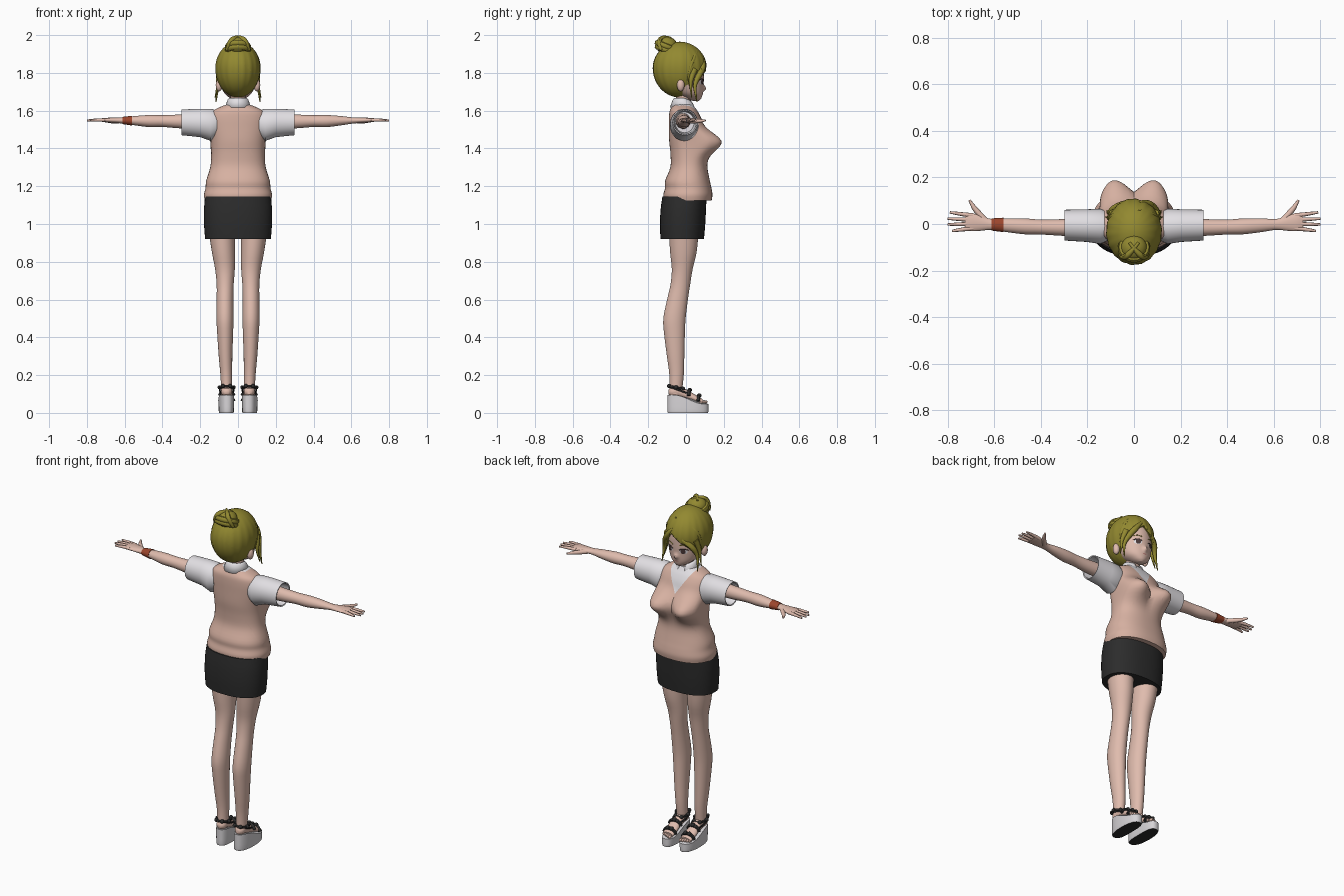
import bpy, bmesh, math
from mathutils import Vector
from mathutils.bvhtree import BVHTree

if "Cube" in bpy.data.objects:
    bpy.data.objects.remove(bpy.data.objects["Cube"])
made = []


def material(name, *rgb):
    m = bpy.data.materials.new(name)
    m.use_nodes = True
    m.diffuse_color = (*rgb, 1)
    bsdf = m.node_tree.nodes["Principled BSDF"]
    bsdf.inputs["Base Color"].default_value = (*rgb, 1)
    bsdf.inputs["Roughness"].default_value = 0.8
    return m


skin = material("skin", .74, .50, .42)
knit = material("pink knit", .68, .44, .36)
olive = material("olive hair", .29, .25, .03)
white = material("white cotton", .76, .74, .77)
black = material("black cloth", .025, .025, .025)
rust = material("rust band", .33, .06, .025)
sole_grey = material("pale sole", .68, .66, .68)
brown = material("dark brown eye", .07, .04, .04)
lip = material("lip", .5, .2, .18)


def finish(name, bm, mat, mirror=False):
    bmesh.ops.recalc_face_normals(bm, faces=bm.faces)
    mesh = bpy.data.meshes.new(name)
    bm.to_mesh(mesh)
    bm.free()
    return add(name, mesh, mat, mirror)


def add(name, mesh, mat, mirror=False):
    ob = bpy.data.objects.new(name, mesh)
    bpy.context.collection.objects.link(ob)
    mesh.materials.clear()
    mesh.materials.append(mat)
    if mirror:
        ob.modifiers.new("Mirror", "MIRROR").use_mirror_merge = False
    made.append(ob)
    return ob


def paint(ob, mat, rule):
    ob.data.materials.append(mat)
    for f in ob.data.polygons:
        if rule(f.center, f.normal):
            f.material_index = len(ob.data.materials) - 1


def smooth_rows(rows, steps):
    out = []
    for i in range(len(rows) - 1):
        quad = [rows[max(i - 1, 0)], rows[i], rows[i + 1], rows[min(i + 2, len(rows) - 1)]]
        for s in range(steps):
            t = s / steps
            out.append([b + .5 * t * (c - a + t * (2*a - 5*b + 4*c - d + t * (3*(b - c) + d - a)))
                        for a, b, c, d in zip(*quad)])
    return out + [rows[-1]]


def loft(rows, axis="z", n=32, steps=3, power=2, shape=None):
    """Skin oval rings; a row is (position on axis, centre u, centre v, radius u, radius v)."""
    bm = bmesh.new()
    rings = []
    for w, cu, cv, ru, rv in smooth_rows(rows, steps):
        ring = []
        for k in range(n):
            a = math.tau * k / n
            c, s = math.cos(a), math.sin(a)
            u = cu + ru * math.copysign(abs(c) ** (2 / power), c)
            v = cv + rv * math.copysign(abs(s) ** (2 / power), s)
            co = {"x": (w, u, v), "y": (u, w, v), "z": (u, v, w)}[axis]
            ring.append(bm.verts.new(co))
        rings.append(ring)
    for r, q in zip(rings, rings[1:]):
        for k in range(n):
            bm.faces.new((r[k], r[(k + 1) % n], q[(k + 1) % n], q[k]))
    bm.faces.new(rings[0])
    bm.faces.new(rings[-1])
    if shape:
        for v in bm.verts:
            shape(v.co)
    return bm


def tubes(name, paths, mat, mirror=False, closed=False):
    """Tapered round strands; a point is (x, y, z, radius)."""
    cu = bpy.data.curves.new(name, "CURVE")
    cu.dimensions, cu.bevel_depth, cu.bevel_resolution = "3D", 1, 2
    cu.resolution_u, cu.use_fill_caps = 5, True
    for path in paths:
        sp = cu.splines.new("NURBS")
        sp.points.add(len(path) - 1)
        for p, (x, y, z, r) in zip(sp.points, path):
            p.co, p.radius = (x, y, z, 1), r
        sp.order_u, sp.use_endpoint_u, sp.use_cyclic_u = 3, not closed, closed
    tmp = bpy.data.objects.new(name + " guide", cu)
    bpy.context.collection.objects.link(tmp)
    mesh = bpy.data.meshes.new_from_object(tmp.evaluated_get(bpy.context.evaluated_depsgraph_get()))
    bpy.data.objects.remove(tmp)
    return add(name, mesh, mat, mirror)


def balls(name, items, mat, mirror=False):
    bm = bmesh.new()
    for centre, radii in items:
        vs = bmesh.ops.create_uvsphere(bm, u_segments=20, v_segments=12, radius=1)["verts"]
        bmesh.ops.scale(bm, vec=radii, verts=vs)
        bmesh.ops.translate(bm, vec=centre, verts=vs)
    return finish(name, bm, mat, mirror)


# Knitted vest over the shirt, cut along the V neck
def bust(co):
    if co.y > 0:
        g = math.exp(-((abs(co.x) - .085) / .08) ** 2 - ((co.z - 1.435) / .065) ** 2)
        g *= min(1, co.y / .05)
        co.y += .095 * g
        co.x *= 1 + .12 * g


bm = loft([(1.125, 0, .01, .176, .126), (1.155, 0, .01, .18, .13), (1.19, 0, .012, .172, .123),
           (1.23, 0, .008, .168, .118), (1.3, 0, .015, .147, .098), (1.37, 0, .015, .141, .097),
           (1.44, 0, .008, .143, .097), (1.51, 0, 0, .152, .09), (1.56, 0, -.005, .153, .085),
           (1.595, 0, -.012, .138, .075), (1.617, 0, -.015, .1, .062), (1.635, 0, -.015, .055, .05)],
          n=56, steps=4, power=2.3, shape=bust)
for side in (1, -1):
    bmesh.ops.bisect_plane(bm, geom=bm.verts[:] + bm.edges[:] + bm.faces[:],
                           plane_co=(0, 0, 1.5), plane_no=(side, 0, -.6))
vest = finish("vest", bm, knit)
paint(vest, white, lambda c, n: c.y > 0 and abs(c.x) < .6 * (c.z - 1.5) or c.z > 1.626)

# Skirt
finish("skirt", loft([(.92, 0, -.02, .174, .115), (1, 0, -.018, .18, .12), (1.08, 0, -.014, .18, .12),
                      (1.145, 0, -.008, .174, .117)], n=48, power=2.3), black)

# Short sleeves with a hollow cuff
finish("sleeves", loft([(.11, -.01, 1.53, .06, .07), (.145, -.01, 1.525, .076, .085),
                        (.2, -.007, 1.535, .07, .075), (.298, -.005, 1.538, .066, .068),
                        (.296, -.005, 1.538, .06, .062), (.2, -.007, 1.538, .05, .055)],
                       "x", steps=1), white, True)

# Shirt collar, open at the front with pointed ends
bm = bmesh.new()
cols = []
for k in range(25):
    a = math.radians(-160 + 320 * k / 24)
    f = max(0, (abs(a) - 1.6) / 1.2)
    col = []
    for r, z in ((.046, 1.668 - .018 * f), (.054, 1.66 - .02 * f), (.07 + .012 * f, 1.618 - .035 * f)):
        col.append(bm.verts.new((r * math.sin(a), -.015 - r * math.cos(a), z)))
    cols.append(col)
for p, q in zip(cols, cols[1:]):
    for j in range(2):
        bm.faces.new((p[j], q[j], q[j + 1], p[j + 1]))
finish("collar", bm, white).modifiers.new("Thickness", "SOLIDIFY").thickness = .006

# Neck, arms, hands
finish("neck", loft([(1.58, 0, -.015, .05, .045), (1.63, 0, -.015, .04, .04), (1.71, 0, -.01, .04, .042)]), skin)
finish("arms", loft([(.18, -.015, 1.545, .04, .042), (.3, -.015, 1.543, .036, .037),
                     (.4, -.013, 1.545, .032, .031), (.47, -.01, 1.545, .034, .032),
                     (.55, -.005, 1.547, .029, .024), (.61, -.002, 1.548, .023, .016),
                     (.66, .004, 1.549, .033, .014), (.7, .008, 1.55, .039, .012),
                     (.725, .01, 1.55, .034, .008)], "x", n=24), skin, True)
fingers = [[(.69, y0, 1.55, .01), (.745, (y0 + y1) / 2, 1.552, .009), (x1, y1, 1.548, .005)]
           for y0, x1, y1 in ((.036, .79, .05), (.018, .8, .023), (0, .8, -.002), (-.018, .78, -.03))]
fingers.append([(.635, .012, 1.545, .014), (.675, .055, 1.545, .012), (.69, .075, 1.546, .01), (.706, .103, 1.548, .005)])
tubes("fingers", fingers, skin, True)
finish("wristband", loft([(-.612, -.002, 1.548, .026, .019), (-.56, -.004, 1.547, .031, .026)], "x", steps=1), rust)

# Legs and feet
finish("legs", loft([(.1, .06, -.055, .028, .032), (.2, .062, -.05, .031, .038), (.3, .066, -.055, .036, .046),
                     (.42, .068, -.061, .042, .055), (.5, .069, -.061, .045, .059), (.6, .069, -.045, .044, .055),
                     (.68, .068, -.03, .045, .052), (.76, .069, -.02, .052, .055), (.85, .077, -.014, .061, .07),
                     (.95, .085, -.012, .068, .078)]), skin, True)
finish("feet", loft([(-.092, .06, .11, .012, .012), (-.075, .06, .112, .027, .027), (-.04, .06, .115, .03, .034),
                     (0, .06, .098, .031, .027), (.05, .059, .076, .035, .02), (.088, .058, .06, .034, .013)],
                    "y", n=20), skin, True)
balls("toes", [((.035 + .012 * i, .1 - .005 * i, .058), (.0075, .014, .009)) for i in range(5)], skin, True)


# Wedge sandals
def wedge(co):
    t = min(1, max(0, (co.y + .06) / .15))
    co.z *= 1 - .5 * t * t * (3 - 2 * t)
    co.x += .006 * math.sin((co.y + .1) * 14)


sole = finish("sandal_soles", loft([(0, .056, .01, .038, .106), (.012, .056, .01, .04, .108), (.06, .056, .01, .041, .108),
                                    (.095, .056, .01, .041, .108)], steps=2, power=2.6, shape=wedge), sole_grey, True)
paint(sole, black, lambda c, n: n.z < -.8)


def hoop(y, z, ry, rx, tilt, r):
    return [(.06 + rx * math.cos(a), y + ry * math.sin(a), z + tilt * math.sin(a), r)
            for a in (math.tau * k / 12 for k in range(12))]


tubes("ankle_straps", [hoop(-.053, .135, .042, .037, -.008, .006), hoop(-.035, .12, .055, .038, -.02, .005)],
      black, True, True)
tubes("toe_straps", [[(.022, y, z - .022, .009), (.03, y, z - .002, .009), (.06, y + .005, z + .008, .009),
                      (.09, y, z - .002, .009), (.097, y, z - .022, .009)] for y, z in ((.065, .084), (.015, .113))],
      black, True)
balls("strap_flowers", [((x, y, z), (.011, .012, .011)) for x, y, z in
                        [(p[0], p[1], p[2]) for p in hoop(-.053, .135, .042, .037, -.008, 0)[::2]]
                        + [(.06, .02, .122), (.045, .07, .092), (.07, .07, .092)]], black, True)


# Head with a small nose
def nose(co):
    if co.y > .03:
        co.y += .016 * math.exp(-(co.x / .012) ** 2 - ((co.z - 1.718) / .014) ** 2)


bm = loft([(1.652, 0, .052, .014, .016), (1.664, 0, .04, .038, .04), (1.69, 0, .02, .07, .068), (1.73, 0, 0, .09, .092),
           (1.78, 0, -.018, .102, .113), (1.84, 0, -.03, .106, .122), (1.9, 0, -.032, .088, .098),
           (1.94, 0, -.032, .04, .05)], n=64, steps=5, shape=nose)
tree = BVHTree.FromBMesh(bm)
finish("head", bm, skin)
balls("ears", [((.1, -.028, 1.735), (.018, .02, .033))], skin, True)


# Facial features laid on the face
def face_y(x, z):
    return tree.ray_cast(Vector((x, .4, z)), Vector((0, -1, 0)))[0].y


def patch(name, cx, cz, rx, rz, lift, mat, mirror=True):
    bm = bmesh.new()
    rings = [[bm.verts.new((x, face_y(x, z) + lift, z)) for x, z in
              ((cx + s * rx * math.cos(k * math.tau / 20), cz + s * rz * math.sin(k * math.tau / 20))
               for k in range(20))] for s in (.35, .7, 1)]
    bm.faces.new(rings[0])
    for p, q in zip(rings, rings[1:]):
        for k in range(20):
            bm.faces.new((p[k], q[k], q[(k + 1) % 20], p[(k + 1) % 20]))
    finish(name, bm, mat, mirror)


patch("eye_whites", .042, 1.752, .02, .014, .0015, white)
patch("irises", .041, 1.753, .013, .0145, .003, brown)
patch("mouth", 0, 1.689, .013, .003, .0015, lip, False)
for part, z0, bow, r, mat in (("lashes", 1.76, .008, .0025, brown), ("eyebrows", 1.785, .006, .002, olive)):
    line = [(x, z0 + bow * math.sin(math.pi * (x - .02) / .046)) for x in (.02, .03, .042, .054, .066)]
    tubes(part, [[(x, face_y(x, z) + .001, z, r) for x, z in line]], mat, True)

# Hair cap with combed ridges, opened around the face below the parting
bm = bmesh.new()
bmesh.ops.create_uvsphere(bm, u_segments=72, v_segments=36, radius=1)
for v in bm.verts:
    ridge = 1 + .012 * math.sin(18 * math.atan2(v.co.x, v.co.y)) * (1 - v.co.z ** 2)
    v.co = Vector((v.co.x * .119 * ridge, v.co.y * .142 * ridge - .033, 1.825 + v.co.z * (.14 if v.co.z > 0 else .155)))
PART = Vector((.02, .015, 1.85))
for no in ((.8, 0, 1), (-.8, 0, 1), (0, 1, 0)):
    bmesh.ops.bisect_plane(bm, geom=bm.verts[:] + bm.edges[:] + bm.faces[:], plane_co=PART, plane_no=no)
gone = [f for f in bm.faces for c in [f.calc_center_median()]
        if c.y > PART.y and c.z < PART.z - .8 * abs(c.x - PART.x)]
bmesh.ops.delete(bm, geom=gone, context="FACES")
hair = finish("hair_cap", bm, olive)
solid = hair.modifiers.new("Thickness", "SOLIDIFY")
solid.thickness, solid.offset = .008, -1

# Swept fringe and loose side locks
locks = []
for s in (1, -1):
    locks += [[(.02, .09, 1.875, .008), (.02 + s * .035, .094, 1.835, .016), (s * .085, .07, 1.79, .017),
               (s * .106, .045, 1.74, .011), (s * .112, .05, 1.69, .006), (s * .116, .058, 1.645, .002)],
              [(s * .09, .045, 1.82, .018), (s * .106, .025, 1.77, .014), (s * .108, .025, 1.72, .006),
               (s * .122, .03, 1.67, .002)],
              [(.02, .06, 1.925, .005), (s * .07, .05, 1.9, .012), (s * .11, .02, 1.83, .01), (s * .104, .01, 1.76, .004)]]
tubes("fringe_locks", locks, olive)

# Bun with wrapped coils
balls("bun", [((0, -.103, 1.945), (.056, .056, .047))], olive)
coils = [[(.056 * math.cos(a), -.103 + .05 * math.sin(a), 1.925 + h - .02 * math.sin(a), .016)
          for a in (math.tau * k / 10 for k in range(10))] for h in (-.005, .015)]
tubes("bun_coils", coils, olive, closed=True)
tubes("bun_strands", [[(s * .06, -.13, 1.92, .008), (s * .045, -.15, 1.965, .014), (s * .012, -.12, 1.992, .012),
                       (-s * .02, -.08, 1.985, .006)] for s in (1, -1)], olive)

# Smooth shading that keeps hard edges
for ob in bpy.context.selected_objects:
    ob.select_set(False)
for ob in made:
    ob.select_set(True)
bpy.context.view_layer.objects.active = made[0]
bpy.ops.object.shade_smooth_by_angle(angle=math.radians(45))
